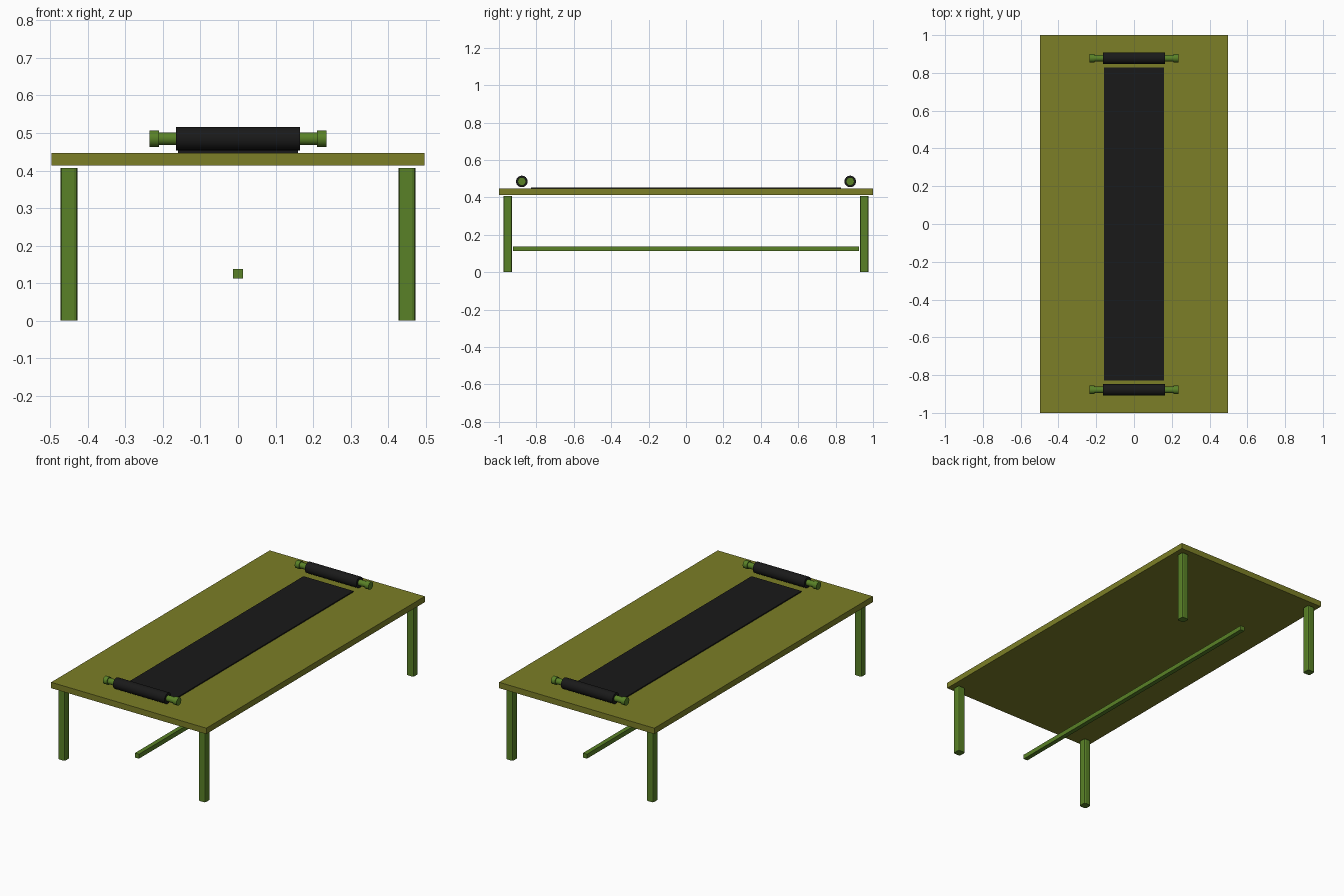
import bpy
import math

if "Cube" in bpy.data.objects:
    bpy.data.objects.remove(bpy.data.objects["Cube"])


def material(name, color):
    m = bpy.data.materials.new(name)
    m.diffuse_color = (*color, 1)
    m.use_nodes = True
    m.node_tree.nodes["Principled BSDF"].inputs["Base Color"].default_value = m.diffuse_color
    return m


WOOD_TOP = material("olive_wood", (0.20, 0.21, 0.02))
WOOD_LEG = material("green_wood", (0.10, 0.22, 0.02))
CLOTH = material("black_cloth", (0.01, 0.01, 0.01))


def box(name, center, size, mat, bevel=0):
    bpy.ops.mesh.primitive_cube_add(size=1, location=center)
    ob = bpy.context.object
    ob.name = name
    ob.scale = size
    bpy.ops.object.transform_apply(location=False, rotation=False, scale=True)
    ob.data.materials.append(mat)
    if bevel:
        # bevel only the vertical edges
        attr = ob.data.attributes.new("bevel_weight_edge", 'FLOAT', 'EDGE')
        for e in ob.data.edges:
            a, b = (ob.data.vertices[i].co for i in e.vertices)
            attr.data[e.index].value = 1.0 if abs(a.z - b.z) > 1e-4 else 0.0
        mod = ob.modifiers.new("corner_bevel", 'BEVEL')
        mod.limit_method = 'WEIGHT'
        mod.width = bevel
        mod.segments = 2
    return ob


def rod(name, x0, x1, y, z, radius, mat):
    bpy.ops.mesh.primitive_cylinder_add(
        vertices=24, radius=radius, depth=x1 - x0,
        location=((x0 + x1) / 2, y, z), rotation=(0, math.pi / 2, 0))
    ob = bpy.context.object
    ob.name = name
    ob.data.materials.append(mat)
    bpy.ops.object.shade_smooth_by_angle(angle=math.radians(40))
    return ob


# Table top and cloth runner
box("table_top", (0, 0, 0.43), (0.994, 2.0, 0.034), WOOD_TOP)
box("cloth_runner", (0, 0, 0.45), (0.32, 1.656, 0.007), CLOTH)

# Legs
for sx, side in ((-1, "left"), (1, "right")):
    for sy, end in ((-1, "front"), (1, "back")):
        box(f"{end}_{side}_leg", (sx * 0.45, sy * 0.953, 0.2035),
            (0.045, 0.045, 0.407), WOOD_LEG, bevel=0.009)

# Long stretcher under the table
box("stretcher", (0, 0, 0.125), (0.026, 1.85, 0.026), WOOD_LEG)

# Rolled ends: cloth roll on a wooden rod with end knobs
for sy, end in ((-1, "front"), (1, "back")):
    y, z = sy * 0.878, 0.485
    rod(f"{end}_cloth_roll", -0.165, 0.165, y, z, 0.031, CLOTH)
    rod(f"{end}_roll_rod", -0.215, 0.215, y, z, 0.017, WOOD_LEG)
    for sx, side in ((-1, "left"), (1, "right")):
        a, b = sorted((sx * 0.21, sx * 0.236))
        rod(f"{end}_{side}_knob", a, b, y, z, 0.022, WOOD_LEG)
